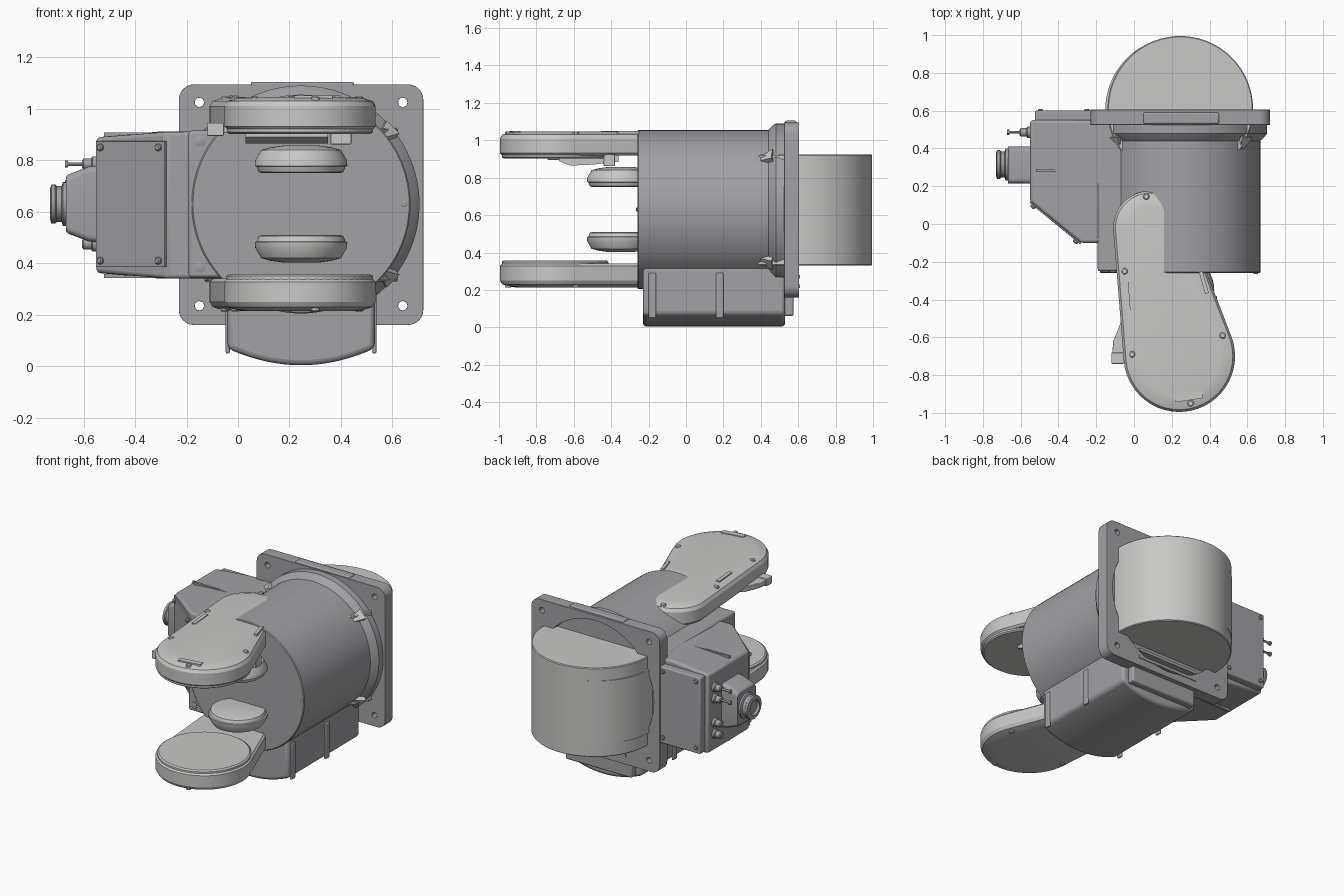
import bpy, bmesh, math
from mathutils import Vector

if "Cube" in bpy.data.objects:
    bpy.data.objects.remove(bpy.data.objects["Cube"], do_unlink=True)


def material(name, rgb):
    m = bpy.data.materials.new(name)
    m.use_nodes = True
    m.diffuse_color = (*rgb, 1)
    m.node_tree.nodes["Principled BSDF"].inputs["Base Color"].default_value = (*rgb, 1)
    return m


GREY = material("body grey", (0.36, 0.36, 0.38))
LIGHT = material("light grey", (0.58, 0.58, 0.57))
CX, MID = 0.245, 0.63          # drum axis
PARTS = []


def loft(name, rings, mat):
    """Closed skin through rings of equal point count."""
    bm = bmesh.new()
    loops = [[bm.verts.new(p) for p in ring] for ring in rings]
    n = len(loops[0])
    for a, b in zip(loops, loops[1:]):
        for i in range(n):
            j = (i + 1) % n
            bm.faces.new((a[i], a[j], b[j], b[i]))
    bm.faces.new(loops[0])
    bm.faces.new(loops[-1])
    bmesh.ops.recalc_face_normals(bm, faces=bm.faces)
    me = bpy.data.meshes.new(name)
    bm.to_mesh(me)
    bm.free()
    me.materials.append(mat)
    ob = bpy.data.objects.new(name, me)
    bpy.context.collection.objects.link(ob)
    PARTS.append(ob)
    return ob


def bevel(ob, width, segments=3):
    m = ob.modifiers.new("bevel", 'BEVEL')
    m.width, m.segments = width, segments
    m.limit_method, m.angle_limit = 'ANGLE', 0.6
    return ob


def prism(name, axis, pts, lo, hi, mat, round_by=0):
    place = {'x': lambda u, v, t: (t, u, v),
             'y': lambda u, v, t: (u, t, v),
             'z': lambda u, v, t: (u, v, t)}[axis]
    ob = loft(name, [[place(u, v, t) for u, v in pts] for t in (lo, hi)], mat)
    return bevel(ob, round_by) if round_by else ob


def box(name, x, y, z, mat, round_by=0):
    pts = [(x[0], y[0]), (x[1], y[0]), (x[1], y[1]), (x[0], y[1])]
    return prism(name, 'z', pts, z[0], z[1], mat, round_by)


def lathe(name, origin, direction, profile, mat, n=24):
    """Revolve (radius, distance) pairs about a direction."""
    q = Vector(direction).to_track_quat('Z', 'Y')
    o = Vector(origin)
    rings = [[o + q @ Vector((r * math.cos(a), r * math.sin(a), t))
              for a in (math.tau * i / n for i in range(n))] for r, t in profile]
    return loft(name, rings, mat)


def bolt(name, origin, direction, mat, r=0.016, h=0.01):
    lathe(name, origin, direction, [(r, -h), (r, h * 0.6), (r * 0.7, h)], mat, 12)


def rounded_rect(x0, x1, z0, z1, r, n=6):
    pts = []
    for k, (cx, cz) in enumerate([(x1 - r, z1 - r), (x0 + r, z1 - r), (x0 + r, z0 + r), (x1 - r, z0 + r)]):
        for i in range(n + 1):
            a = math.pi / 2 * (k + i / n)
            pts.append((cx + r * math.cos(a), cz + r * math.sin(a)))
    return pts


def cut(target, cutters):
    bpy.context.view_layer.objects.active = target
    for c in cutters:
        m = target.modifiers.new("cut", 'BOOLEAN')
        m.object, m.solver = c, 'EXACT'
        bpy.ops.object.modifier_apply(modifier=m.name)
        PARTS.remove(c)
        bpy.data.objects.remove(c, do_unlink=True)


# Main drum and its collar
lathe("main_drum", (CX, -0.26, MID), (0, 1, 0),
      [(0.42, 0), (0.425, 0.005), (0.425, 0.82)], GREY, 96)
lathe("collar", (CX, 0.44, MID), (0, 1, 0),
      [(0.425, 0), (0.445, 0.02), (0.46, 0.04), (0.46, 0.1)], GREY, 96)
bolt("drum_face_bolt", (0.645, -0.26, MID), (0, -1, 0), GREY, 0.012, 0.006)

# Mounting flange with four holes and a round recess behind
flange = prism("flange", 'y', rounded_rect(-0.23, 0.72, 0.16, 1.095, 0.06), 0.525, 0.605, GREY)
holes = [lathe("hole_cutter", (x, 0.4, z), (0, 1, 0), [(0.018, 0), (0.018, 0.4)], GREY, 16)
         for x in (-0.15, 0.64) for z in (0.235, 1.025)]
holes.append(lathe("recess_cutter", (CX, 0.565, MID), (0, 1, 0), [(0.43, 0), (0.43, 0.2)], GREY, 64))
cut(flange, holes)
bevel(flange, 0.008, 2)
box("flange_top_pad", (0.05, 0.45), (0.53, 0.59), (1.07, 1.105), GREY, 0.008)

# Light wedges between drum and collar
for sx in (-1, 1):
    for sz in (-1, 1):
        x, z = CX + sx * 0.335, MID + sz * 0.275
        lathe("collar_gusset", (x, 0.47, z), (-sx * 0.3, -1, -sz * 0.2),
              [(0.05, 0), (0.03, 0.05), (0.004, 0.115)], LIGHT, 4)

# Rear drum, upright
lathe("rear_drum", (CX, 0.61, 0.33), (0, 0, 1),
      [(0.38, 0), (0.385, 0.005), (0.385, 0.59), (0.38, 0.595)], LIGHT, 96)
lathe("rear_drum_band", (0.235, 0.603, 0.42), (0, 0, 1), [(0.387, 0), (0.387, 0.42)], LIGHT, 96)

# Paddle arms: a small circle and a large circle joined by tangents
SMALL, R_SMALL = Vector((0.085, -0.02)), 0.195
LARGE, R_LARGE = Vector((0.24, -0.70)), 0.295


def paddle_ring(inset, z, n=28):
    d = LARGE - SMALL
    phi = math.atan2(d.y, d.x)
    a = math.acos((R_SMALL - R_LARGE) / d.length)
    ring = []
    for c, r, start, sweep in ((LARGE, R_LARGE, phi - a, 2 * a),
                               (SMALL, R_SMALL, phi + a, math.tau - 2 * a)):
        for i in range(n + 1):
            t = start + sweep * i / n
            ring.append((c.x + (r - inset) * math.cos(t), c.y + (r - inset) * math.sin(t), z))
    return ring


for side, flip in (("upper", 1), ("lower", -1)):
    def h(z):
        return MID + flip * (z - MID)
    up = (0, 0, flip)
    loft(side + "_arm", [paddle_ring(i, h(z)) for i, z in
         ((0.012, 0.92), (0, 0.932), (0, 1.01), (0.012, 1.03), (0.05, 1.042), (0.08, 1.046))], LIGHT)
    lathe(side + "_arm_disc", (LARGE.x, LARGE.y, h(0.93)), (0, 0, -flip),
          [(0.285, 0), (0.285, 0.02), (0.275, 0.027)], LIGHT, 64)
    for x, y in ((0.065, 0.145), (-0.05, -0.25), (-0.01, -0.69), (0.47, -0.59), (0.3, -0.95)):
        bolt(side + "_arm_bolt", (x, y, h(1.036)), up, LIGHT, 0.017, 0.012)
    # Round pad facing the gap between the arms
    lathe(side + "_pad", (CX, -0.35, h(0.75)), up,
          [(0.15, 0), (0.165, 0.005), (0.172, 0.025), (0.18, 0.028),
           (0.178, 0.05), (0.155, 0.09), (0.12, 0.1), (0.07, 0.107)], LIGHT, 64)

# Small label bars on the upper arm
for x, y, w, d, turn in ((0.29, -0.915, 0.075, 0.018, 0.15), (-0.015, -0.38, 0.075, 0.012, 1.65),
                         (0.37, -0.31, 0.06, 0.01, 1.85)):
    c, s = math.cos(turn), math.sin(turn)
    pts = [(x + u * w * c - v * d * s, y + u * w * s + v * d * c)
           for u, v in ((-1, -1), (1, -1), (1, 1), (-1, 1))]
    prism("arm_label_bar", 'z', pts, 1.03, 1.051, LIGHT)

# Bracket and rail fixed to the upper arm
prism("arm_side_bracket", 'z', [(-0.12, -0.74), (-0.03, -0.73), (-0.03, -0.5), (-0.07, -0.52), (-0.11, -0.62)],
      0.905, 0.94, LIGHT, 0.004)
box("arm_bracket_block", (-0.12, -0.055), (-0.74, -0.68), (0.895, 0.945), LIGHT, 0.004)
prism("arm_under_rail", 'x', [(-0.68, 0.89), (-0.62, 0.865), (-0.5, 0.87), (-0.36, 0.885), (-0.36, 0.925), (-0.68, 0.925)],
      0.03, 0.35, LIGHT)
box("arm_under_block", (0.36, 0.44), (-0.44, -0.38), (0.862, 0.925), LIGHT, 0.004)

# Lower housing with a bowed underside
xs = [-0.04 + 0.57 * i / 16 for i in range(17)]
bow = [(x, 0.004 + 0.065 * ((x - CX) / 0.285) ** 2) for x in xs]
prism("lower_housing", 'y', [(-0.04, 0.33)] + bow + [(0.53, 0.33)], -0.23, 0.53, GREY, 0.02)
box("lower_housing_tail", (0.0, 0.49), (0.5, 0.575), (0.06, 0.2), GREY, 0.012)
for x in (-0.04, 0.53):
    for y in (-0.18, 0.18):
        box("housing_rib", (x - 0.008, x + 0.008), (y - 0.02, y + 0.02), (0.05, 0.29), GREY, 0.006)
for z in (0.21, 0.26):
    box("tail_groove_bar", (0.02, 0.47), (0.56, 0.61), (z, z + 0.02), GREY)

# Side housing, narrowing toward its outer end
side = prism("side_housing", 'z', [(0.0, 0.55), (-0.3, 0.55), (-0.55, 0.55), (-0.55, 0.12), (-0.28, -0.1), (0.0, -0.1)],
             0.34, 0.912, GREY)
for v in side.data.vertices:
    v.co.z = 0.626 + (v.co.z - 0.626) * (0.92 if v.co.x < -0.5 else 1)
bevel(side, 0.015)
box("side_housing_neck", (-0.192, 0.0), (-0.25, 0.54), (0.345, 0.915), GREY, 0.012)
for z in (0.385, 0.875):
    bolt("neck_bolt", (-0.148, -0.25, z), (0, -1, 0), GREY, 0.022, 0.006)
for z in (0.35, 0.9):
    box("housing_ridge", (-0.52, -0.27), (0.275, 0.29), (z - 0.008, z + 0.008), GREY)

# Slanted front cover and rear cover with corner screws
a, b = Vector((-0.548, 0.12)), Vector((-0.28, -0.1))
n = Vector((-0.632, -0.776))
prism("slanted_cover", 'z', [a - n * 0.01, b - n * 0.01, b + n * 0.009, a + n * 0.009], 0.385, 0.875, GREY, 0.003)
box("rear_cover", (-0.525, -0.22), (0.54, 0.6), (0.37, 0.88), GREY, 0.008)
for z in (0.41, 0.85):
    for t in (0.08, 0.92):
        p = a.lerp(b, t) + n * 0.009
        bolt("cover_screw", (p.x, p.y, z), (n.x, n.y, 0), GREY, 0.014, 0.014)
    for x in (-0.495, -0.25):
        bolt("rear_screw", (x, 0.6, z), (0, 1, 0), GREY, 0.014, 0.008)

# Connector block with a round socket
loft("connector_block", [[(x, y, z) for y, z in rounded_rect(0.215, 0.41, MID - hz, MID + hz, 0.025)]
     for x, hz in ((-0.54, 0.15), (-0.58, 0.145), (-0.66, 0.115), (-0.668, 0.105))], GREY)
lathe("socket", (-0.66, 0.315, MID), (-1, 0, 0),
      [(0.085, 0), (0.085, 0.02), (0.07, 0.025), (0.07, 0.045), (0.076, 0.05), (0.076, 0.065),
       (0.06, 0.07), (0.05, 0.07), (0.045, 0.055)], GREY, 40)

# Plugs and pins beside the connector block
for z in (0.785, 0.71, 0.55, 0.475):
    lathe("side_plug", (-0.54, 0.485, z), (-1, 0, 0),
          [(0.03, 0), (0.03, 0.025), (0.022, 0.03), (0.022, 0.06), (0.015, 0.065)], GREY, 20)
for z in (0.785, 0.71):
    lathe("side_pin", (-0.55, 0.485, z), (-1, 0, 0),
          [(0.007, 0), (0.007, 0.11), (0.014, 0.11), (0.014, 0.122)], GREY, 12)

# Smooth shading with sharp edges kept
bpy.ops.object.select_all(action='DESELECT')
for ob in PARTS:
    ob.select_set(True)
bpy.context.view_layer.objects.active = PARTS[0]
bpy.ops.object.shade_smooth_by_angle(angle=math.radians(30))
